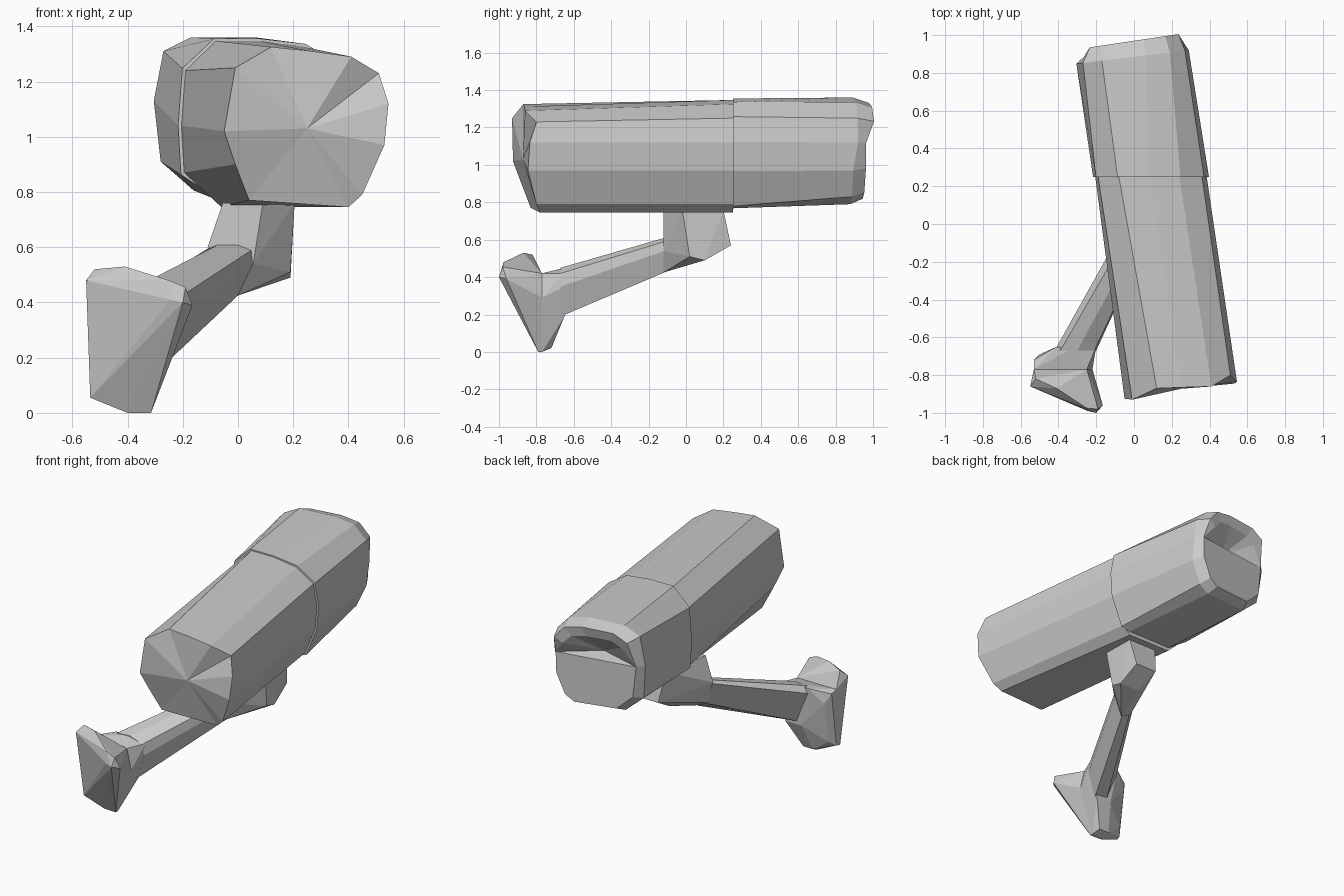
import bpy, bmesh

if "Cube" in bpy.data.objects:
    bpy.data.objects.remove(bpy.data.objects["Cube"])


def finish(name, bm):
    bmesh.ops.recalc_face_normals(bm, faces=bm.faces[:])
    mesh = bpy.data.meshes.new(name)
    bm.to_mesh(mesh)
    bm.free()
    ob = bpy.data.objects.new(name, mesh)
    bpy.context.collection.objects.link(ob)
    return ob


def hull(name, pts):
    """Faceted convex block through a few corner points."""
    bm = bmesh.new()
    vs = [bm.verts.new(p) for p in pts]
    res = bmesh.ops.convex_hull(bm, input=vs)
    junk = {v for v in res["geom_interior"] + res["geom_unused"]
            if isinstance(v, bmesh.types.BMVert)}
    bmesh.ops.delete(bm, geom=list(junk), context='VERTS')
    bmesh.ops.dissolve_limit(bm, angle_limit=0.02, verts=bm.verts[:], edges=bm.edges[:])
    return finish(name, bm)


def loft(bm, rings):
    """Skin consecutive rings and return their vertices."""
    vr = [[bm.verts.new(p) for p in r] for r in rings]
    for a, b in zip(vr, vr[1:]):
        for i in range(len(a)):
            j = (i + 1) % len(a)
            bm.faces.new((a[i], a[j], b[j], b[i]))
    return vr


# camera housing, front section: skewed faceted tube
front = [(.40, -.78, .755), (.45, -.80, .80), (.53, -.845, .98), (.545, -.835, 1.13),
         (.51, -.80, 1.24), (.41, -.86, 1.30), (.25, -.865, 1.322), (.12, -.87, 1.335),
         (-.01, -.93, 1.26), (-.05, -.925, 1.03), (-.01, -.88, .91), (.04, -.83, .78)]
mid = [(.24, .755), (.30, .80), (.375, .98), (.385, 1.13), (.36, 1.26), (.24, 1.335),
       (.08, 1.357), (-.08, 1.357), (-.19, 1.25), (-.205, 1.05), (-.195, .88), (-.06, .755)]
bm = bmesh.new()
vr = loft(bm, [front, [(x, .25, z) for x, z in mid]])
bm.faces.new(vr[1])
c = bm.verts.new((.25, -.872, 1.04))
for i in range(12):
    bm.faces.new((vr[0][i], vr[0][(i + 1) % 12], c))
finish("housing_front", bm)

# camera housing, rear section with hooded recess at the back
rear = [(.15, .80), (.22, .84), (.285, .98), (.29, 1.13), (.27, 1.26), (.19, 1.345),
        (.06, 1.37), (-.17, 1.37), (-.27, 1.32), (-.305, 1.14), (-.28, .92), (-.16, .815)]
collar = [(.09 + (x - .09) * 1.04, .25, min(1.365, max(.778, 1.06 + (z - 1.06) * 1.04)))
          for x, z in mid]
rim = [(x, (.885 if z > 1.1 else .86) + .12 * x, z) for x, z in rear]
lip = [(x * .87, (.97 if z > 1.2 else .925) + .13 * x, 1.09 + (z - 1.09) * .9)
       for x, z in rear]
bm = bmesh.new()
vr = loft(bm, [collar, rim, lip])
bm.faces.new(vr[0])
L = vr[2]
inner = [bm.verts.new((x * .68, .955 + .13 * x, 1.12 + (z - 1.12) * .65))
         for x, z in rear[4:9]]
bm.faces.new([L[i] for i in (9, 10, 11, 0, 1, 2, 3)])
for i in range(4):
    bm.faces.new((L[4 + i], L[5 + i], inner[i + 1], inner[i]))
bm.faces.new((L[3], L[4], inner[0]))
bm.faces.new((L[8], L[9], inner[4]))
loop = [L[3]] + inner + [L[9]]
c = bm.verts.new((0, .83, 1.15))
for i in range(len(loop)):
    bm.faces.new((loop[i], loop[(i + 1) % len(loop)], c))
finish("housing_rear", bm)

# post under the housing
hull("mount_post", [(-.055, -.12, .77), (.09, -.12, .77), (.205, -.02, .77), (.205, .2, .77),
                    (0, .2, .77), (-.11, -.12, .61), (-.07, -.12, .47), (.055, -.12, .55),
                    (0, -.12, .435), (.19, .02, .52), (.19, .10, .50), (.05, .10, .50),
                    (.18, .24, .58), (.03, .24, .58)])

# slanted arm
near = [(-.42, .41), (-.39, .455), (-.30, .46), (-.21, .43), (-.20, .36), (-.25, .20), (-.34, .21)]
far = [(-.11, .605), (-.07, .62), (0, .62), (.05, .60), (.055, .55), (0, .435), (-.06, .465)]
bm = bmesh.new()
vr = loft(bm, [[(x, -.67, z) for x, z in near], [(x, -.115, z) for x, z in far]])
for r in vr:
    bm.faces.new(r)
finish("arm", bm)

# wall plate and the socket behind it
seam = [(-.53, -.77, .43), (-.25, -.77, .43), (-.22, -.77, .30), (-.315, -.77, .01),
        (-.40, -.77, .01), (-.53, -.77, .07)]
hull("wall_plate", seam + [(-.55, -.86, .49), (-.52, -.82, .53), (-.41, -.87, .54),
                           (-.25, -.975, .49), (-.19, -.98, .465), (-.165, -.96, .40),
                           (-.20, -1.0, .41), (-.245, -.99, .42), (-.315, -.79, .01),
                           (-.40, -.785, .01), (-.535, -.80, .065)])
hull("arm_socket", seam + [(-.53, -.72, .42), (-.50, -.69, .36), (-.41, -.65, .45),
                           (-.31, -.65, .46), (-.20, -.65, .43), (-.20, -.65, .36),
                           (-.25, -.65, .20), (-.36, -.65, .20), (-.33, -.72, .03),
                           (-.40, -.72, .03), (-.50, -.73, .10)])

# settle on the ground plane
for ob in bpy.data.objects:
    ob.location.z = -.01
